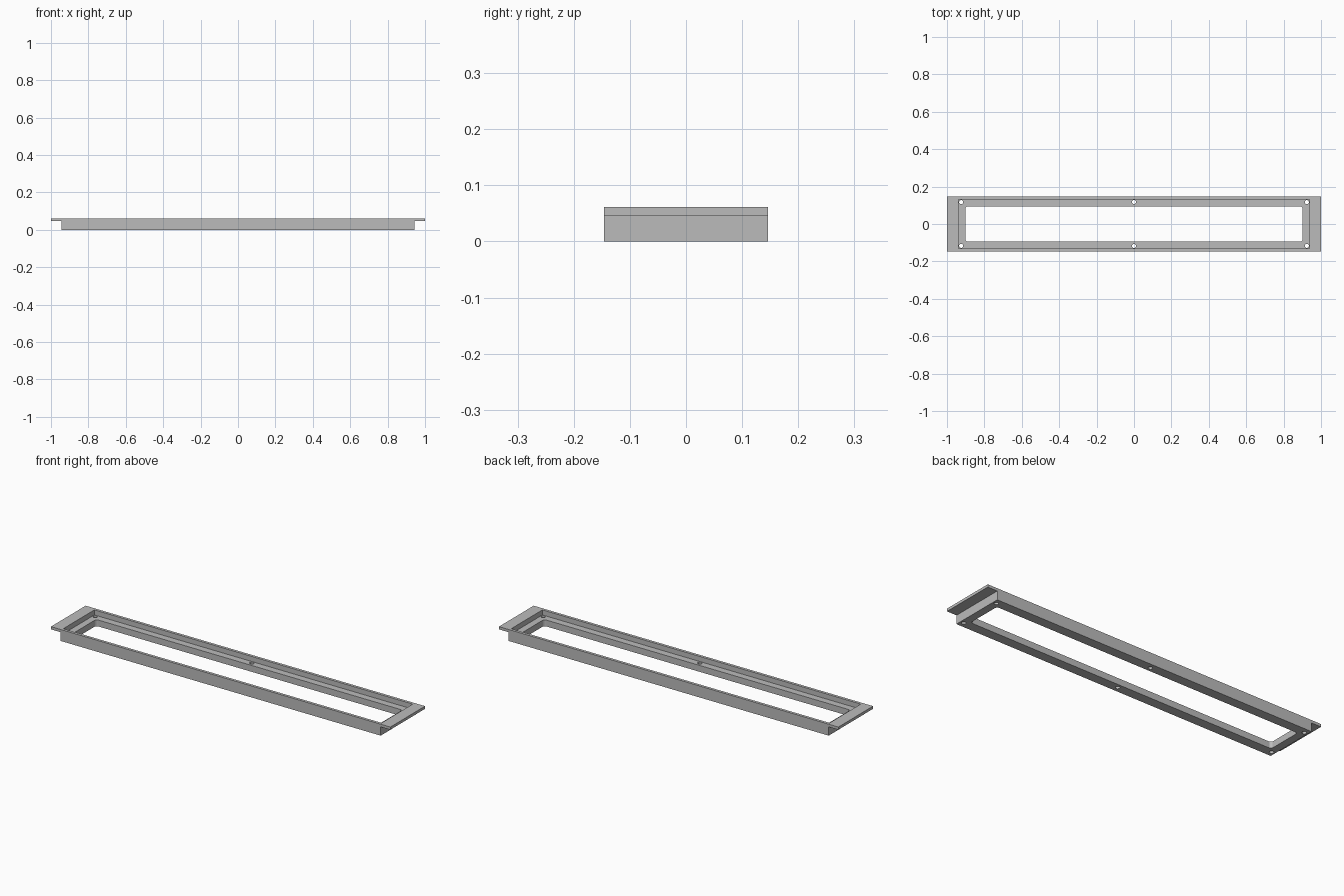
import bpy, bmesh, math

if "Cube" in bpy.data.objects:
    bpy.data.objects.remove(bpy.data.objects["Cube"], do_unlink=True)

HALF_DEPTH, TOP, FLANGE_Z, LEDGE_Z = 0.146, 0.061, 0.0465, 0.034
END_X = 0.943

grey = bpy.data.materials.new("light grey")
grey.use_nodes = True
color = (0.5, 0.5, 0.5, 1)
grey.diffuse_color = color
grey.node_tree.nodes["Principled BSDF"].inputs["Base Color"].default_value = color


def prism(name, points, direction):
    """Extrude a closed outline along a direction into a solid."""
    bm = bmesh.new()
    face = bm.faces.new([bm.verts.new(p) for p in points])
    ext = bmesh.ops.extrude_face_region(bm, geom=[face])
    verts = [g for g in ext["geom"] if isinstance(g, bmesh.types.BMVert)]
    bmesh.ops.translate(bm, vec=direction, verts=verts)
    bmesh.ops.recalc_face_normals(bm, faces=bm.faces)
    mesh = bpy.data.meshes.new(name)
    bm.to_mesh(mesh)
    bm.free()
    mesh.materials.append(grey)
    obj = bpy.data.objects.new(name, mesh)
    bpy.context.collection.objects.link(obj)
    return obj


def rounded(hx, hy, r, z, cx=0, cy=0, steps=6):
    """Rounded rectangle outline; hx = hy = r gives a circle."""
    pts = []
    for q, (sx, sy) in enumerate([(1, 1), (-1, 1), (-1, -1), (1, -1)]):
        for i in range(steps + (hx > r)):
            a = math.pi / 2 * (q + i / steps)
            pts.append((cx + sx * (hx - r) + r * math.cos(a),
                        cy + sy * (hy - r) + r * math.sin(a), z))
    return pts


def cut(target, cutter):
    mod = target.modifiers.new("cut", "BOOLEAN")
    mod.operation, mod.solver, mod.object = "DIFFERENCE", "EXACT", cutter
    bpy.context.view_layer.objects.active = target
    bpy.ops.object.modifier_apply(modifier=mod.name)
    bpy.data.objects.remove(cutter, do_unlink=True)


# Frame body with overhanging end flanges, from its side profile
half = [(END_X, 0), (END_X, FLANGE_Z), (1, FLANGE_Z), (1, TOP)]
outline = half + [(-x, z) for x, z in reversed(half)]
frame = prism("flanged_frame", [(x, -HALF_DEPTH, z) for x, z in outline],
              (0, 2 * HALF_DEPTH, 0))

# Square-cornered recess that leaves the ledge
rx, ry = 0.938, 0.131
recess = [(-rx, -ry, LEDGE_Z), (rx, -ry, LEDGE_Z), (rx, ry, LEDGE_Z), (-rx, ry, LEDGE_Z)]
cut(frame, prism("recess_cutter", recess, (0, 0, 0.1)))

# Round-cornered window through the ledge
cut(frame, prism("window_cutter", rounded(0.902, 0.094, 0.014, -0.05), (0, 0, 0.2)))

# Screw holes along both long sides
for x in (-0.924, 0, 0.924):
    for y in (-0.117, 0.117):
        cut(frame, prism("hole_cutter", rounded(0.011, 0.011, 0.011, -0.05, x, y),
                         (0, 0, 0.2)))
